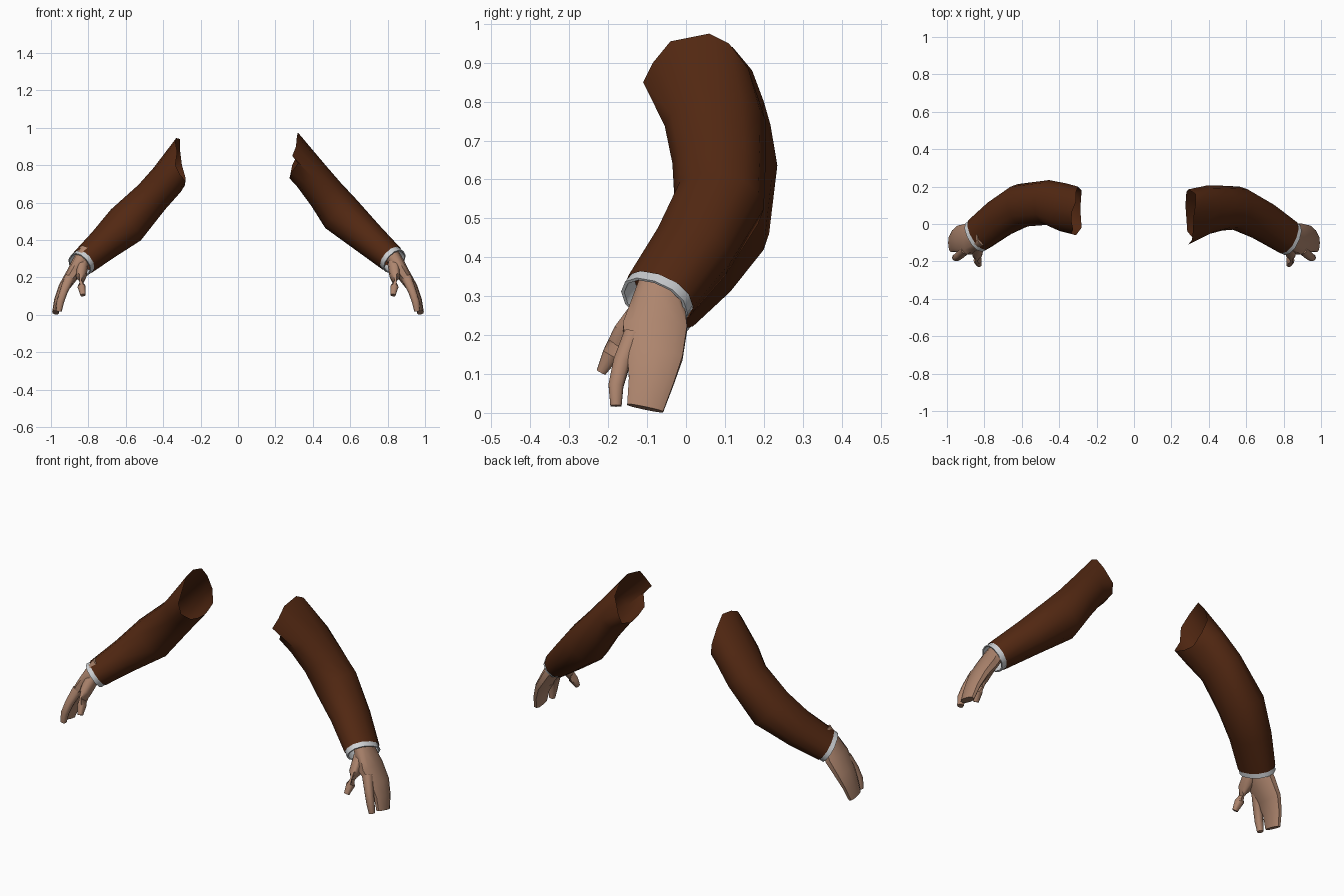
import bpy, bmesh, math
from mathutils import Vector

if "Cube" in bpy.data.objects:
    bpy.data.objects.remove(bpy.data.objects["Cube"])


def material(name, rgb):
    m = bpy.data.materials.new(name)
    m.diffuse_color = (*rgb, 1)
    m.use_nodes = True
    m.node_tree.nodes["Principled BSDF"].inputs["Base Color"].default_value = m.diffuse_color
    return m


BROWN = material("brown_cloth", (0.085, 0.021, 0.006))
WHITE = material("white_cuff", (0.62, 0.64, 0.66))
SKIN = material("skin", (0.42, 0.235, 0.155))


def ring(c, n, hw, ht, sides, power=1.0):
    """Oval section: starts at the upper side and turns toward the back."""
    n = n.normalized()
    v = (Vector((0, 1, 0)) - n * n.y).normalized()
    w = n.cross(v)
    if w.z < 0:
        w = -w
    pts = []
    for i in range(sides):
        a = 2 * math.pi * i / sides
        co, si = math.cos(a), math.sin(a)
        co = math.copysign(abs(co) ** power, co)
        si = math.copysign(abs(si) ** power, si)
        pts.append(c + w * (ht * co) + v * (hw * si))
    return pts


def path_rings(spec, sides, power=1.0):
    cs = [Vector(s[:3]) for s in spec]
    rings = []
    for i, s in enumerate(spec):
        n = Vector((0, 0, 0))
        if i > 0:
            n += (cs[i] - cs[i - 1]).normalized()
        if i < len(cs) - 1:
            n += (cs[i + 1] - cs[i]).normalized()
        rings.append(ring(cs[i], n, s[3], s[4], sides, power))
    return rings


def loft(name, rings, mat, cap=False, angle=50):
    bm = bmesh.new()
    rows = [[bm.verts.new(p) for p in r] for r in rings]
    k = len(rows[0])
    for a, b in zip(rows, rows[1:]):
        for i in range(k):
            j = (i + 1) % k
            bm.faces.new((a[i], a[j], b[j], b[i]))
    if cap:
        bm.faces.new(rows[0])
        bm.faces.new(rows[-1])
    bmesh.ops.recalc_face_normals(bm, faces=bm.faces)
    me = bpy.data.meshes.new(name)
    bm.to_mesh(me)
    bm.free()
    me.materials.append(mat)
    ob = bpy.data.objects.new(name, me)
    bpy.context.collection.objects.link(ob)
    bpy.ops.object.select_all(action='DESELECT')
    ob.select_set(True)
    bpy.context.view_layer.objects.active = ob
    bpy.ops.object.shade_smooth_by_angle(angle=math.radians(angle))
    return ob


# Ragged shoulder openings, from the top round the back
RIM_R = [(.32, .06, .975), (.33, .11, .95), (.33, .16, .885), (.29, .185, .80),
         (.28, .17, .75), (.275, .10, .73), (.28, .03, .735), (.285, -.04, .76),
         (.32, -.08, .81), (.29, -.11, .85), (.31, -.085, .90), (.315, -.04, .955)]
RIM_L = [(-.33, .07, .945), (-.31, .12, .94), (-.31, .17, .88), (-.30, .20, .80),
         (-.28, .18, .73), (-.285, .11, .69), (-.285, .05, .695), (-.28, -.02, .715),
         (-.31, -.06, .75), (-.335, -.05, .80), (-.325, -.03, .87), (-.335, .02, .925)]

# Sleeve sections: centre, half width, half thickness
ARM_R = [(.39, .075, .745, .13, .095), (.47, .085, .645, .12, .10),
         (.55, .085, .54, .117, .113), (.69, .015, .415, .108, .092),
         (.82, -.07, .30, .098, .075)]
ARM_L = [(-.38, .09, .72, .13, .097), (-.46, .115, .63, .12, .097),
         (-.60, .10, .48, .117, .115), (-.72, .03, .375, .107, .09),
         (-.83, -.055, .28, .097, .073)]

# Hand sections for the +x side
PALM = [(.805, -.06, .35, .055, .04), (.84, -.07, .29, .068, .042),
        (.882, -.08, .22, .086, .037), (.932, -.08, .145, .074, .029),
        (.96, -.09, .08, .060, .023), (.976, -.105, .012, .049, .018)]
INDEX = [(.90, -.135, .20, .026, .028), (.93, -.165, .13, .023, .022),
         (.95, -.18, .07, .020, .020), (.958, -.18, .018, .015, .015)]
THUMB = [(.835, -.10, .27, .04, .035), (.838, -.16, .205, .03, .028),
         (.836, -.193, .15, .023, .022), (.828, -.218, .105, .013, .014)]

for side, sx, rim, arm in (("right", 1, RIM_R, ARM_R), ("left", -1, RIM_L, ARM_L)):
    # Open sleeve tube
    rings = [[Vector(p) for p in rim]] + path_rings(arm, 12, 0.92)
    loft(side + "_sleeve", rings, BROWN)

    # Folded cuff with an inner wall
    end = Vector(arm[-1][:3])
    n = (end - Vector(arm[-2][:3])).normalized()
    cuff = [ring(end + n * d, n, arm[-1][3] * s, arm[-1][4] * s, 12, 0.92)
            for d, s in ((-.03, .94), (.026, .97), (.026, .88), (-.03, .86))]
    loft(side + "_cuff", cuff, WHITE)

    # Hand: joined fingers, separate index finger and thumb
    for part, spec in (("palm_and_fingers", PALM), ("index_finger", INDEX), ("thumb", THUMB)):
        mirrored = [(sx * s[0], *s[1:]) for s in spec]
        loft(side + "_" + part, path_rings(mirrored, 10, 0.8), SKIN, cap=True)
